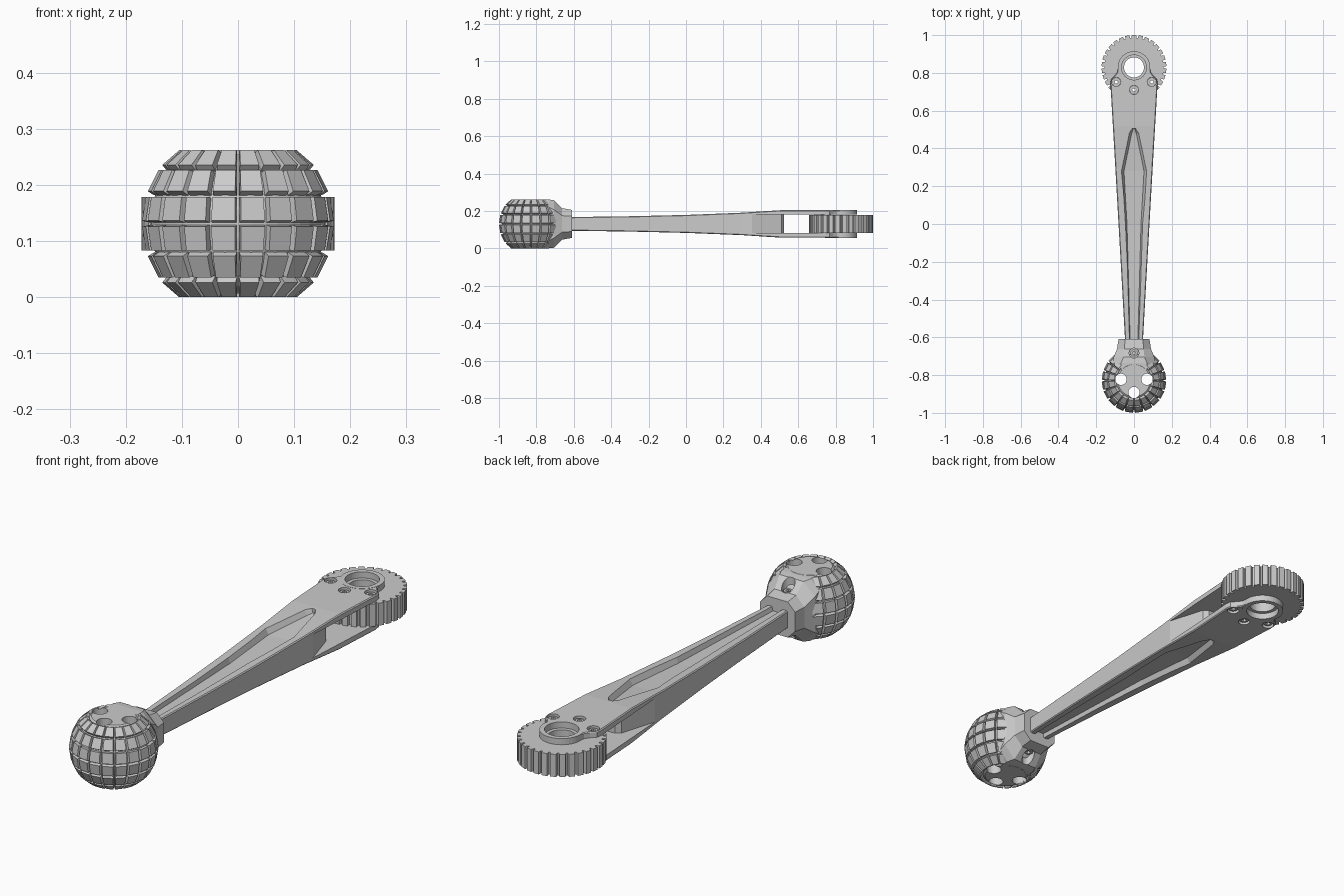
import bpy, bmesh
from math import sin, cos, pi, radians

if "Cube" in bpy.data.objects:
    bpy.data.objects.remove(bpy.data.objects["Cube"])

C = 0.131          # height of the horizontal mid-plane
BALL_Y = -0.829
GEAR_Y = 0.829


def finish(name, bm):
    bmesh.ops.recalc_face_normals(bm, faces=bm.faces)
    me = bpy.data.meshes.new(name)
    bm.to_mesh(me)
    bm.free()
    ob = bpy.data.objects.new(name, me)
    bpy.context.collection.objects.link(ob)
    return ob


def loft(name, loops):
    """Skin a list of equal-length loops (z relative to mid-plane), cap both ends."""
    bm = bmesh.new()
    rows = [[bm.verts.new((x, y, z + C)) for x, y, z in lp] for lp in loops]
    n = len(rows[0])
    for a, b in zip(rows, rows[1:]):
        for i in range(n):
            j = (i + 1) % n
            bm.faces.new((a[i], a[j], b[j], b[i]))
    bm.faces.new(rows[0])
    bm.faces.new(rows[-1])
    return finish(name, bm)


def prism(name, pts, z0, z1):
    return loft(name, [[(x, y, z) for x, y in pts] for z in (z0, z1)])


def disc(x, y, r, n=32):
    return [(x + r * cos(2 * pi * i / n), y + r * sin(2 * pi * i / n)) for i in range(n)]


def boolean(ob, tool, op='DIFFERENCE'):
    m = ob.modifiers.new("bool", 'BOOLEAN')
    m.operation, m.object, m.solver = op, tool, 'EXACT'
    bpy.context.view_layer.objects.active = ob
    bpy.ops.object.modifier_apply(modifier=m.name)
    bpy.data.objects.remove(tool)


def drill(ob, x, y, r, z0=-0.3, z1=0.3, n=24):
    boolean(ob, prism("cutter", disc(x, y, r, n), z0, z1))


def box_section(y, w, h, c):
    """Rectangle in xz with chamfered corners."""
    return [(x, y, z) for x, z in ((w, h - c), (w - c, h), (c - w, h), (-w, h - c),
                                   (-w, c - h), (c - w, -h), (w - c, -h), (w, c - h))]


# Tapered arm body: (y, half width, half thickness)
stations = [(-0.66, 0.045, 0.036), (-0.3, 0.065, 0.041), (0.0, 0.082, 0.048),
            (0.3, 0.099, 0.060), (0.42, 0.106, 0.068), (0.52, 0.112, 0.074),
            (0.745, 0.125, 0.074), (0.768, 0.121, 0.074), (0.785, 0.102, 0.074),
            (0.805, 0.088, 0.074), (0.835, 0.083, 0.074)]
arm = loft("arm", [box_section(y, w, h, 0.004) for y, w, h in stations])
boolean(arm, prism("boss", disc(0, GEAR_Y, 0.086, 40), -0.075, 0.075), 'UNION')

# Fork slot with side scoops running down the arm
half = [(0.035, 0.525), (0.055, 0.51), (0.115, 0.31), (0.2, 0.31), (0.2, 1.1)]
outline = half + [(-x, y) for x, y in reversed(half)]
boolean(arm, prism("slot_cutter", outline, -0.049, 0.049))

# Pointed grooves on top and underside: (y, edge half width, floor half width, floor z)
rim = [(-0.7, 0.028, 0.018, 0.018), (0.0, 0.053, 0.037, 0.026), (0.28, 0.073, 0.053, 0.036),
       (0.48, 0.026, 0.012, 0.052), (0.505, 0.010, 0.003, 0.056)]
for s in (1, -1):
    rows = []
    for y, we, wf, zf in rim:
        top = 0.08
        edge = we + (we - wf) * 0.3
        rows.append([(-wf, y, s * zf), (wf, y, s * zf), (edge, y, s * top), (-edge, y, s * top)])
    boolean(arm, loft("groove_cutter", rows))

# Pinion wheel with square-cut teeth, held inside the fork
teeth, pts = 30, []
for i in range(teeth):
    for f, r in ((-0.32, 0.172), (0.32, 0.172), (0.40, 0.157), (0.60, 0.157)):
        a = pi / 2 + 2 * pi * (i + f) / teeth
        pts.append((r * cos(a), GEAR_Y + r * sin(a)))
gear = prism("toothed_wheel", pts, -0.0475, 0.0475)
drill(gear, 0, GEAR_Y, 0.053, n=40)
drill(arm, 0, GEAR_Y, 0.066, n=40)

# Recessed fixing screws on both fork plates
for k, (x, y) in enumerate(((-0.094, 0.752), (0.094, 0.752), (0, 0.710))):
    drill(arm, x, y, 0.024)
    drill(gear, x, y, 0.010, n=6)
    for s in (1, -1):
        screw = prism(f"fork_screw_{k}_{s}", disc(x, y, 0.0235, 24), s * 0.047, s * 0.060)
        drill(screw, x, y, 0.010, n=6)
        ring = prism(f"screw_head_{k}_{s}", disc(x, y, 0.018, 24), s * 0.059, s * 0.067)
        drill(ring, x, y, 0.010, n=6)

# Ball core, cut flat above and below
core_loops = []
for lat in (-57, -45, -36, -27, -18, -9, 0, 9, 18, 27, 36, 45, 57):
    t, R = radians(lat), 0.156
    core_loops.append([(x, y, R * sin(t)) for x, y in disc(0, BALL_Y, R * cos(t), 40)])
core = loft("ball_core", core_loops)
for v in core.data.vertices:
    if abs(v.co.z - C) > 0.125:
        v.co.z = C + (0.131 if v.co.z > C else -0.131)

# Raised grip tiles on an 18 degree grid, leaving the neck side bare
bm = bmesh.new()
for col in range(16):
    lon = radians(90 + 36 + 9 + 18 * col)
    for row in range(6):
        lat = radians(-45 + 18 * row)
        quads = []
        for R, d in ((0.150, radians(8.3)), (0.1615, radians(8.0)), (0.171, radians(7.2))):
            q = []
            for u, v in ((-1, -1), (1, -1), (1, 1), (-1, 1)):
                a, b = lon + u * d, lat + v * d
                z = max(-0.131, min(0.131, R * sin(b)))
                q.append(bm.verts.new((R * cos(b) * cos(a), BALL_Y + R * cos(b) * sin(a), z + C)))
            quads.append(q)
        bm.faces.new(quads[0])
        bm.faces.new(quads[-1])
        for lo, hi in zip(quads, quads[1:]):
            for i in range(4):
                j = (i + 1) % 4
                bm.faces.new((lo[i], lo[j], hi[j], hi[i]))
tiles = finish("grip_tiles", bm)

# Three holes straight through the ball
for x, y in ((-0.069, -0.822), (0.069, -0.822), (0, -0.892)):
    drill(core, x, y, 0.030)
    drill(tiles, x, y, 0.030)

# Faceted neck collar joining ball and arm
neck = loft("neck_collar", [box_section(*s) for s in (
    (-0.775, 0.080, 0.1305, 0.012), (-0.735, 0.108, 0.1305, 0.040), (-0.705, 0.108, 0.127, 0.052),
    (-0.662, 0.090, 0.084, 0.040), (-0.610, 0.082, 0.075, 0.034))])

# Neck bolts sunk into the collar slope
for s in (1, -1):
    drill(neck, 0, -0.683, 0.026, s * 0.070, s * 0.2)
    bolt = prism(f"neck_bolt_{s}", disc(0, -0.683, 0.019, 24), s * 0.06, s * 0.083)
    drill(bolt, 0, -0.683, 0.010, s * 0.072, s * 0.2, 6)
